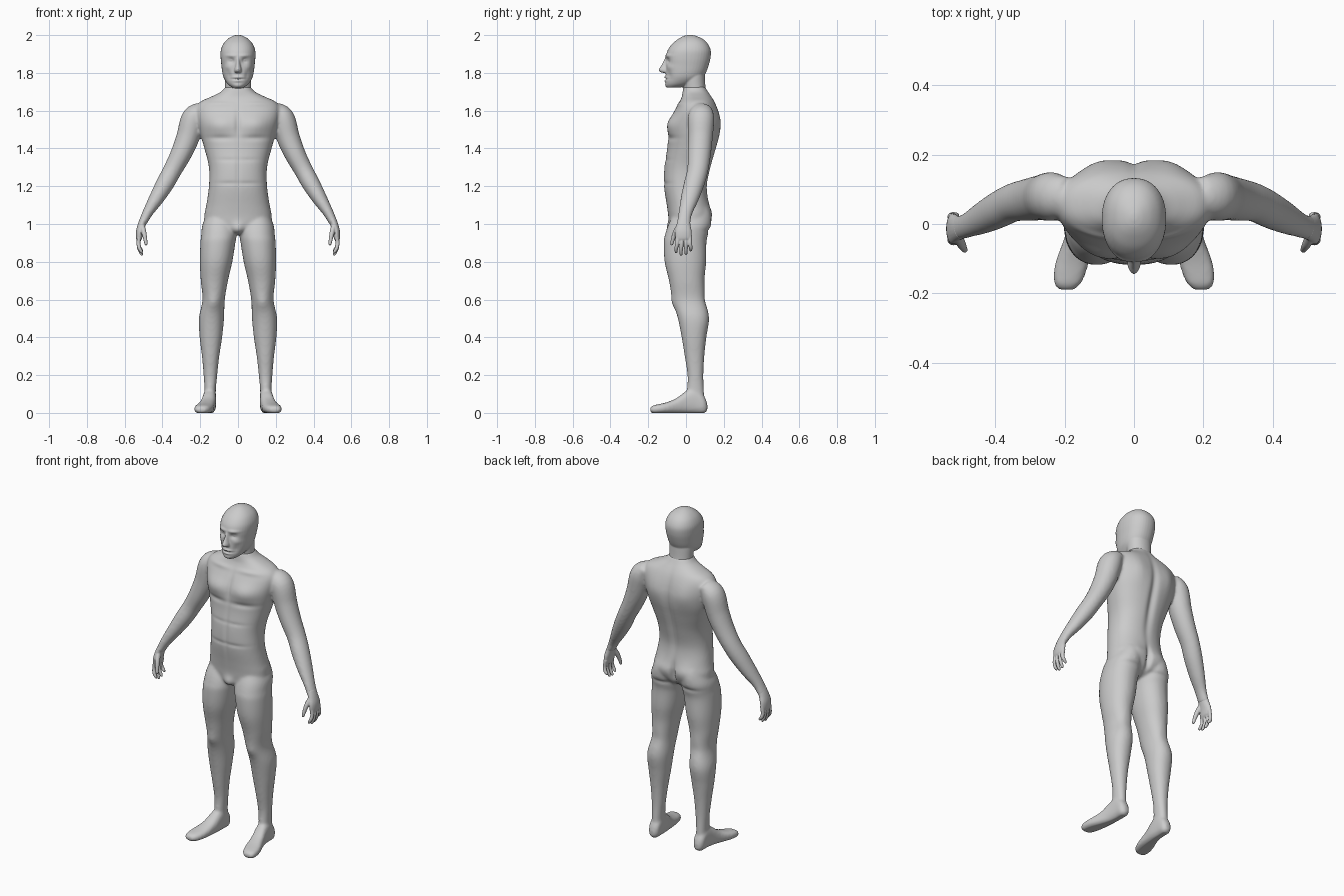
import bpy, bmesh, math
from mathutils import Vector

skin = bpy.data.materials.new("grey_skin")
skin.diffuse_color = (0.6, 0.6, 0.6, 1)


def smooth_rows(rows, steps=5):
    """Catmull-Rom interpolation between section rows."""
    out = []
    for i in range(len(rows) - 1):
        p = [rows[max(0, min(len(rows) - 1, i + k))] for k in (-1, 0, 1, 2)]
        for s in range(steps):
            t = s / steps
            out.append([0.5 * (2 * b + (c - a) * t + (2 * a - 5 * b + 4 * c - d) * t * t
                               + (3 * b - a - 3 * c + d) * t ** 3) for a, b, c, d in zip(*p)])
    return out + [list(rows[-1])]


def skin_rings(bm, rings):
    """Join closed rings of points into a capped solid."""
    loops = [[bm.verts.new(p) for p in r] for r in rings]
    n = len(loops[0])
    for a, b in zip(loops, loops[1:]):
        for i in range(n):
            bm.faces.new((a[i], a[(i + 1) % n], b[(i + 1) % n], b[i]))
    bm.faces.new(loops[0][::-1])
    bm.faces.new(loops[-1])


def oval(n, power):
    pts = []
    for i in range(n):
        a = 2 * math.pi * (i + 0.5) / n
        c, s = math.cos(a), math.sin(a)
        pts.append((math.copysign(abs(c) ** (2 / power), c), math.copysign(abs(s) ** (2 / power), s)))
    return pts


def stack(bm, rows, axis='z', side=1, power=2.2):
    """Rows (t, x0, x1, b0, b1) stacked along z (b is y) or along y (b is z)."""
    rings = []
    for t, x0, x1, b0, b1 in smooth_rows(rows):
        ring = []
        for c, s in oval(40, power):
            x, b = (x0 + x1) / 2 + c * (x1 - x0) / 2, (b0 + b1) / 2 + s * (b1 - b0) / 2
            ring.append((side * x, b, t) if axis == 'z' else (side * x, t, b))
        rings.append(ring)
    skin_rings(bm, rings)


def limb(bm, rows, side=1):
    """Tube along rows (x, y, z, radius across, radius front to back)."""
    rows = smooth_rows(rows)
    pts = [Vector(r[:3]) for r in rows]
    rings = []
    for i, r in enumerate(rows):
        t = (pts[min(i + 1, len(pts) - 1)] - pts[max(i - 1, 0)]).normalized()
        u = Vector((0, 1, 0))
        u = (u - t * t.dot(u)).normalized()
        v = t.cross(u)
        ring = [pts[i] + u * c * r[4] + v * s * r[3] for c, s in oval(20, 2)]
        rings.append([(side * p.x, p.y, p.z) for p in ring])
    skin_rings(bm, rings)


def finish(name, bm, voxel, iterations, bumps=()):
    """Fuse the overlapping solids, relax them, then press in the muscle relief."""
    bmesh.ops.recalc_face_normals(bm, faces=bm.faces)
    raw = bpy.data.meshes.new(name + "_raw")
    bm.to_mesh(raw)
    bm.free()
    ob = bpy.data.objects.new(name, raw)
    bpy.context.collection.objects.link(ob)
    m = ob.modifiers.new("fuse", 'REMESH')
    m.mode, m.voxel_size = 'VOXEL', voxel
    m = ob.modifiers.new("relax", 'SMOOTH')
    m.factor, m.iterations = 0.5, iterations
    dg = bpy.context.evaluated_depsgraph_get()
    me = bpy.data.meshes.new_from_object(ob.evaluated_get(dg))
    ob.modifiers.clear()
    ob.data = me
    normals = [v.normal.copy() for v in me.vertices]
    for v, n in zip(me.vertices, normals):
        x, z, d = abs(v.co.x), v.co.z, 0
        for face, bx, bz, sx, sz, amount in bumps:
            w = max(0, n.y * face)
            if w:
                d += w * amount * math.exp(-((x - bx) / sx) ** 2 - ((z - bz) / sz) ** 2)
        v.co += n * d
        v.co.z = max(0, v.co.z)
    me.materials.clear()
    me.materials.append(skin)
    for p in me.polygons:
        p.use_smooth = True
        p.material_index = 0
    return ob


# --- Body: torso, arms, legs and feet fused together ---
bm = bmesh.new()
torso = [(0.945, 0.04, -0.05, 0.05), (0.965, 0.11, -0.08, 0.095), (1.0, 0.172, -0.09, 0.12),
         (1.05, 0.178, -0.095, 0.13), (1.1, 0.168, -0.102, 0.122), (1.2, 0.154, -0.117, 0.112),
         (1.3, 0.154, -0.115, 0.132), (1.4, 0.178, -0.1, 0.16), (1.47, 0.198, -0.094, 0.178),
         (1.53, 0.212, -0.088, 0.183), (1.58, 0.222, -0.07, 0.175), (1.62, 0.22, -0.05, 0.163),
         (1.65, 0.195, -0.033, 0.15), (1.675, 0.14, -0.022, 0.135), (1.7, 0.09, -0.018, 0.118),
         (1.73, 0.064, -0.012, 0.1)]
stack(bm, [(z, -w, w, f, b) for z, w, f, b in torso], power=2.3)

arm = [(0.19, 0.085, 1.615, 0.035, 0.05), (0.235, 0.08, 1.565, 0.062, 0.07),
       (0.265, 0.076, 1.46, 0.062, 0.066), (0.302, 0.07, 1.37, 0.056, 0.062),
       (0.347, 0.062, 1.285, 0.05, 0.056), (0.388, 0.042, 1.21, 0.048, 0.054),
       (0.435, 0.018, 1.13, 0.039, 0.047), (0.478, -0.003, 1.06, 0.028, 0.037),
       (0.508, -0.013, 1.0, 0.022, 0.036)]
leg = [(1.08, 0.04, 0.15, -0.05, 0.11), (1.0, 0.012, 0.187, -0.092, 0.128),
       (0.94, 0.008, 0.195, -0.112, 0.115), (0.9, 0.014, 0.199, -0.118, 0.108),
       (0.8, 0.03, 0.202, -0.113, 0.107), (0.7, 0.053, 0.197, -0.09, 0.098),
       (0.6, 0.07, 0.188, -0.072, 0.105), (0.5, 0.074, 0.207, -0.043, 0.122),
       (0.4, 0.084, 0.203, -0.023, 0.108), (0.3, 0.099, 0.191, -0.007, 0.097),
       (0.2, 0.11, 0.182, 0.008, 0.092), (0.12, 0.117, 0.178, 0.005, 0.095),
       (0.03, 0.118, 0.18, 0.0, 0.1)]
foot = [(0.113, 0.135, 0.163, 0.012, 0.05), (0.095, 0.118, 0.18, -0.002, 0.09),
        (0.05, 0.115, 0.184, -0.003, 0.13), (0.0, 0.116, 0.19, -0.003, 0.115),
        (-0.05, 0.122, 0.204, -0.003, 0.078), (-0.1, 0.128, 0.223, -0.003, 0.057),
        (-0.14, 0.138, 0.232, -0.003, 0.047), (-0.172, 0.153, 0.23, -0.003, 0.04),
        (-0.19, 0.172, 0.216, 0.005, 0.028)]
for s in (1, -1):
    limb(bm, arm, s)
    stack(bm, leg, 'z', s, 2.15)
    stack(bm, foot, 'y', s, 2.6)

F, B = -1, 1
body_relief = [
    (F, 0.095, 1.525, 0.07, 0.05, 0.018), (F, 0.09, 1.455, 0.07, 0.014, -0.007),  # chest
    (F, 0, 1.53, 0.014, 0.07, -0.008), (F, 0, 1.28, 0.012, 0.12, -0.005),         # midline
    (F, 0.05, 1.215, 0.07, 0.01, -0.004), (F, 0.05, 1.34, 0.06, 0.01, -0.003),    # stomach
    (F, 0.1, 1.635, 0.07, 0.012, 0.006), (F, 0, 0.975, 0.03, 0.03, 0.018),        # collar, groin
    (F, 0.13, 0.585, 0.03, 0.035, 0.007),                                         # knee
    (B, 0, 1.4, 0.022, 0.2, -0.015), (B, 0.1, 1.55, 0.05, 0.08, 0.009),           # spine, blades
    (B, 0.08, 1.05, 0.06, 0.055, 0.014), (B, 0, 1.03, 0.014, 0.06, -0.022),       # buttocks
    (B, 0.09, 0.965, 0.07, 0.012, -0.006), (B, 0.13, 0.6, 0.04, 0.04, -0.005),    # folds
]
finish("body", bm, 0.0075, 10, body_relief)

# --- Head and neck ---
bm = bmesh.new()
head = [(1.722, 0.03, -0.1, -0.03), (1.74, 0.054, -0.108, 0.03), (1.77, 0.074, -0.108, 0.085),
        (1.8, 0.083, -0.107, 0.105), (1.84, 0.088, -0.106, 0.12), (1.88, 0.092, -0.107, 0.13),
        (1.92, 0.091, -0.097, 0.131), (1.955, 0.077, -0.072, 0.115), (1.98, 0.054, -0.04, 0.088),
        (1.995, 0.028, -0.012, 0.055), (2.001, 0.008, 0.012, 0.03)]
stack(bm, [(z, -w, w, f, b) for z, w, f, b in head], power=2.2)
neck = [(1.66, 0.07, -0.012, 0.115), (1.72, 0.068, -0.014, 0.104), (1.78, 0.07, -0.02, 0.1),
        (1.82, 0.068, -0.02, 0.1)]
stack(bm, [(z, -w, w, f, b) for z, w, f, b in neck], power=2.1)
nose = [(1.895, 0.008, -0.104), (1.87, 0.01, -0.116), (1.84, 0.014, -0.131), (1.818, 0.019, -0.145),
        (1.806, 0.019, -0.138), (1.8, 0.014, -0.122)]
stack(bm, [(z, -w, w, f, -0.08) for z, w, f in nose], power=1.7)
face_relief = [
    (F, 0.038, 1.864, 0.018, 0.014, -0.014), (F, 0.04, 1.866, 0.01, 0.006, 0.005),  # eyes
    (F, 0.035, 1.891, 0.03, 0.009, 0.006), (F, 0.055, 1.83, 0.018, 0.016, 0.005),   # brow, cheek
    (F, 0, 1.777, 0.026, 0.006, 0.007), (F, 0, 1.757, 0.022, 0.006, 0.006),         # lips
    (F, 0, 1.767, 0.032, 0.003, -0.006), (F, 0, 1.733, 0.025, 0.01, 0.004),         # mouth, chin
    (F, 0.05, 1.785, 0.014, 0.022, -0.006),                                         # hollow
]
finish("head", bm, 0.004, 4, face_relief)

# --- Hands: palm, four fingers and a thumb ---
fingers = [(-0.046, -0.052, 0.845), (-0.023, -0.026, 0.833), (0.0, 0.0, 0.837), (0.021, 0.025, 0.855)]
for s, name in ((1, "left_hand"), (-1, "right_hand")):
    bm = bmesh.new()
    limb(bm, [(0.497, -0.01, 1.03, 0.021, 0.032), (0.51, -0.013, 0.995, 0.021, 0.037),
              (0.52, -0.014, 0.96, 0.02, 0.044), (0.524, -0.013, 0.925, 0.016, 0.043),
              (0.523, -0.012, 0.912, 0.009, 0.036)], s)
    for y0, y1, tip in fingers:
        limb(bm, [(0.521, y0, 0.94, 0.011, 0.011), (0.527, y0, 0.9, 0.0105, 0.0105),
                  (0.522, y1, (0.9 + tip) / 2, 0.01, 0.0095), (0.511, y1, tip + 0.008, 0.008, 0.008),
                  (0.508, y1, tip, 0.004, 0.004)], s)
    limb(bm, [(0.508, -0.035, 0.99, 0.015, 0.015), (0.498, -0.056, 0.955, 0.013, 0.014),
              (0.491, -0.069, 0.92, 0.0105, 0.0105), (0.487, -0.075, 0.895, 0.008, 0.008),
              (0.486, -0.076, 0.887, 0.004, 0.004)], s)
    finish(name, bm, 0.003, 3)
